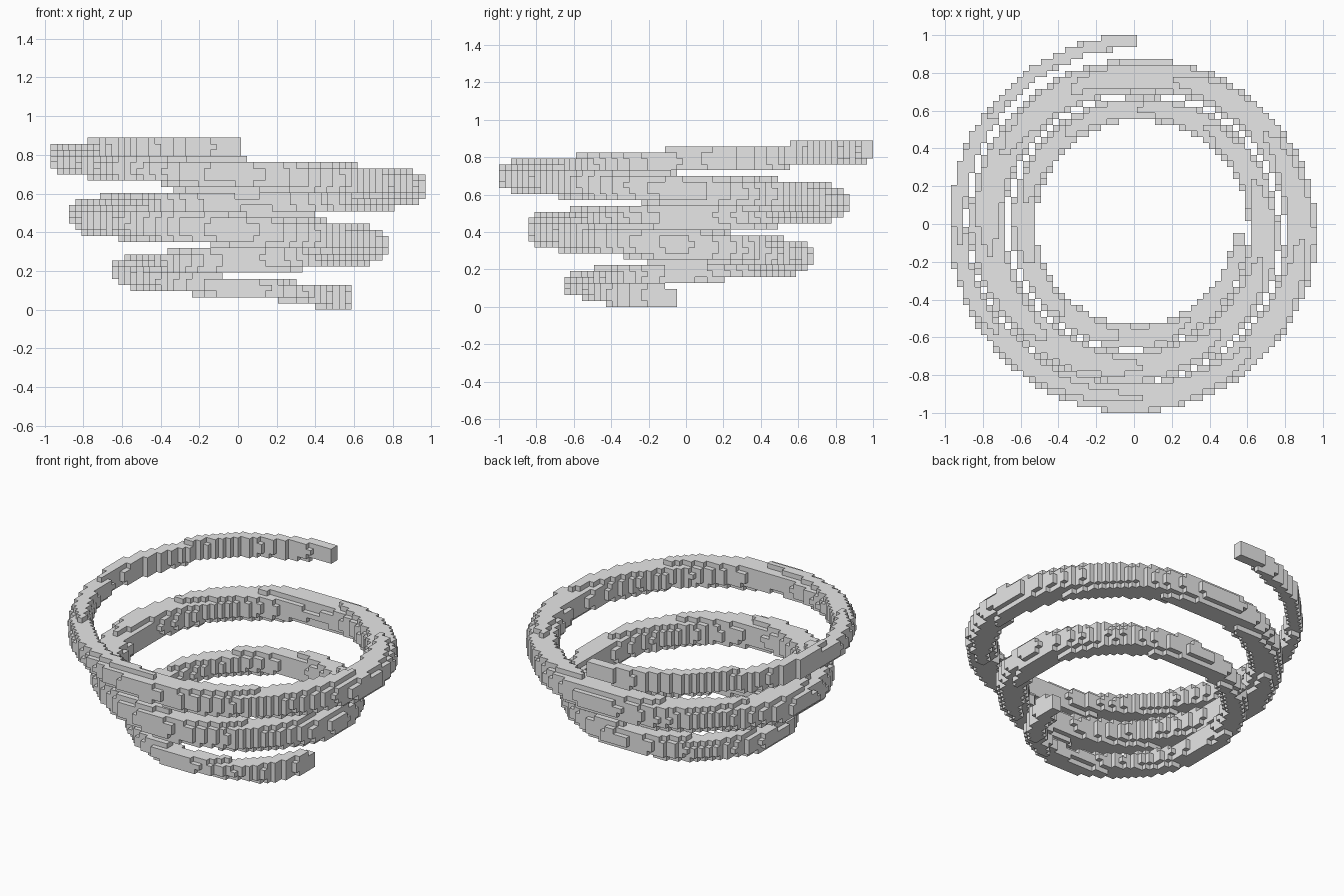
import bpy
import bmesh
import math

if "Cube" in bpy.data.objects:
    bpy.data.objects.remove(bpy.data.objects["Cube"])

S = 2 / 63                      # size of one block
NX, NY, NZ = 61, 63, 28         # block counts along each axis
T_START, T_END = 0.014, 2.754   # turns covered, clockwise from +x

# sections: turns, inner radius, outer radius, bottom, top
SECTIONS = [
    (0.00, .530, .598, -.005, .105), (0.11, .530, .630, -.005, .130),
    (0.14, .530, .640, .035, .135), (0.25, .535, .665, .060, .168),
    (0.50, .515, .648, .130, .260), (0.75, .545, .670, .185, .332),
    (1.00, .605, .767, .245, .415), (1.25, .672, .842, .325, .495),
    (1.50, .680, .870, .395, .565), (1.75, .695, .867, .470, .640),
    (2.00, .798, .968, .540, .710), (2.25, .842, 1.00, .625, .780),
    (2.32, .850, 1.00, .650, .785), (2.50, .890, .973, .717, .848),
    (2.65, .915, .990, .760, .885), (2.76, .935, 1.003, .785, .895),
]


def section(t):
    """Blend the section table at a given number of turns."""
    for a, b in zip(SECTIONS, SECTIONS[1:]):
        if t <= b[0]:
            f = (t - a[0]) / (b[0] - a[0])
            return [p + (q - p) * f for p, q in zip(a[1:], b[1:])]


def column(x, y):
    """Heights of the blocks filled above one grid point."""
    r = math.hypot(x, y)
    base = (-math.atan2(y, x) / (2 * math.pi)) % 1
    found = set()
    for turn in range(3):
        t = base + turn
        if not T_START <= t <= T_END:
            continue
        r0, r1, z0, z1 = section(t)
        u = abs(r - (r0 + r1) / 2) / ((r1 - r0) / 2)
        if u > 1:
            continue
        # square ends, rounder in the thick middle
        e = 4 if t < .14 or t > 2.5 else 2.4
        for k in range(NZ):
            v = abs((k + .5) * S - (z0 + z1) / 2) / ((z1 - z0) / 2)
            if u ** e + v ** e <= 1:
                found.add(k)
    return found


# blocks of the rising, widening spiral
blocks = set()
for i in range(NX):
    for j in range(NY):
        for k in column((i - 30) * S, (j - 31) * S):
            blocks.add((i, j, k))

# outer skin: one square wherever a block has no neighbour
bm = bmesh.new()
verts = {}


def corner(p):
    if p not in verts:
        verts[p] = bm.verts.new(((p[0] - 30.5) * S, (p[1] - 31.5) * S, p[2] * S))
    return verts[p]


for b in sorted(blocks):
    for axis in range(3):
        for side in (0, 1):
            n = list(b)
            n[axis] += 2 * side - 1
            if tuple(n) in blocks:
                continue
            loop = []
            for du, dv in ((0, 0), (1, 0), (1, 1), (0, 1)):
                p = list(b)
                p[axis] += side
                p[(axis + 1) % 3] += du
                p[(axis + 2) % 3] += dv
                loop.append(corner(tuple(p)))
            bm.faces.new(loop if side else loop[::-1])

mesh = bpy.data.meshes.new("spiral_coil")
bm.to_mesh(mesh)
bm.free()
coil = bpy.data.objects.new("spiral_coil", mesh)
bpy.context.collection.objects.link(coil)

grey = bpy.data.materials.new("light grey")
grey.diffuse_color = (.8, .8, .8, 1)
grey.use_nodes = True
grey.node_tree.nodes["Principled BSDF"].inputs["Base Color"].default_value = grey.diffuse_color
mesh.materials.append(grey)
